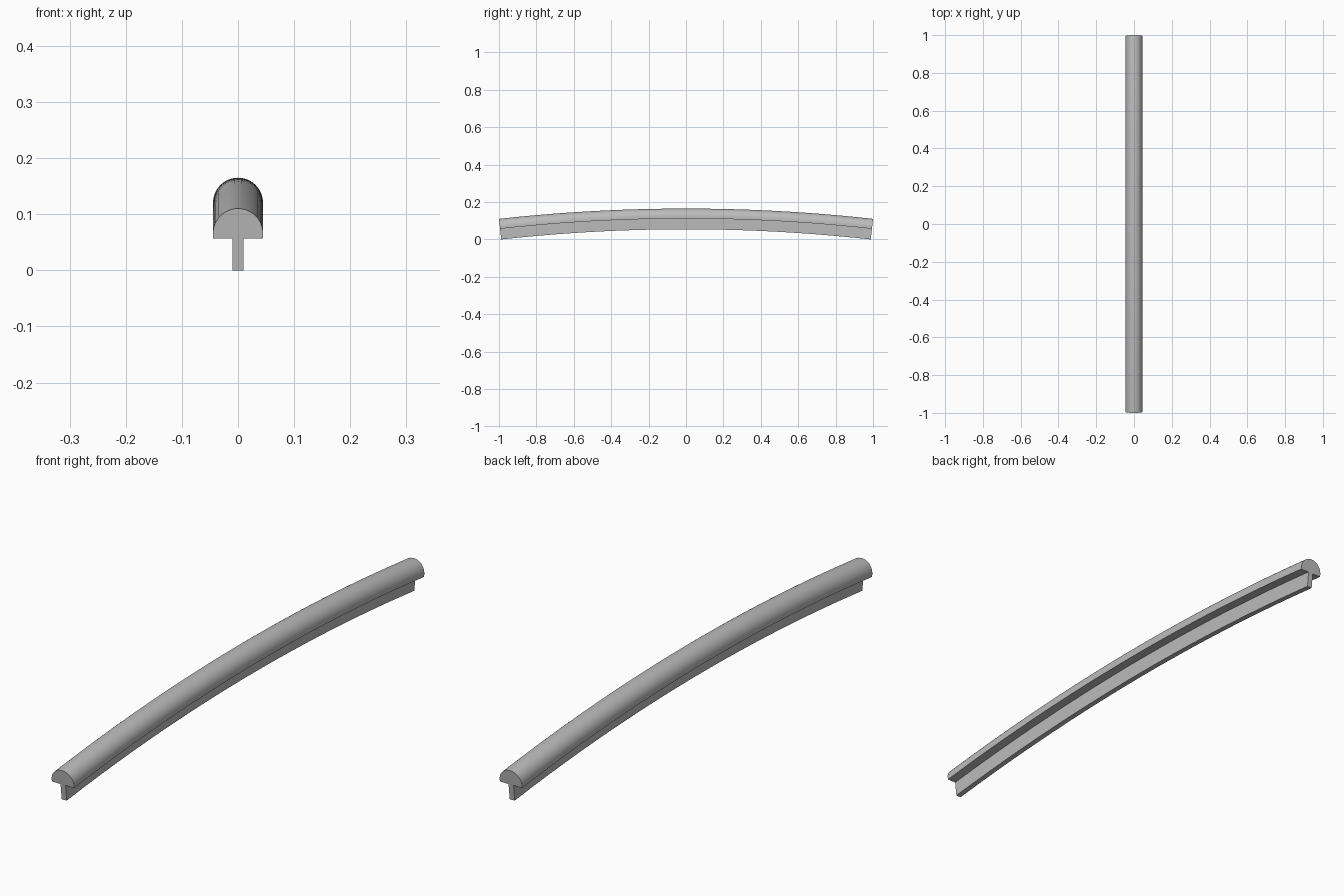
import bpy, bmesh, math

cube = bpy.data.objects.get("Cube")
if cube:
    bpy.data.objects.remove(cube, do_unlink=True)

# Material
grey = bpy.data.materials.new("plain_grey")
grey.use_nodes = True
colour = (0.5, 0.5, 0.5, 1)
grey.diffuse_color = colour
grey.node_tree.nodes["Principled BSDF"].inputs["Base Color"].default_value = colour

# Dimensions
RISE = 0.055                          # bow of the rail over its half length
RADIUS = (1 + RISE ** 2) / (2 * RISE)  # radius of the crown line
HALF_ANGLE = math.asin(1 / RADIUS)
TOP = 0.165
CAP_R, CAP_DEPTH = 0.0445, 0.0535
STEM_HALF, DEPTH = 0.01, 0.1107
SEGMENTS, ROUND = 48, 24

# T-shaped cross-section: (x, depth below the crown)
profile = [(CAP_R * math.cos(math.pi * i / ROUND),
            CAP_R - CAP_R * math.sin(math.pi * i / ROUND)) for i in range(ROUND + 1)]
profile += [(-CAP_R, CAP_DEPTH), (-STEM_HALF, CAP_DEPTH), (-STEM_HALF, DEPTH),
            (STEM_HALF, DEPTH), (STEM_HALF, CAP_DEPTH), (CAP_R, CAP_DEPTH)]

# Sweep the section along the arc
bm = bmesh.new()
rings = []
for s in range(SEGMENTS + 1):
    a = HALF_ANGLE * (2 * s / SEGMENTS - 1)
    rings.append([bm.verts.new((x, (RADIUS - d) * math.sin(a),
                                TOP - RADIUS + (RADIUS - d) * math.cos(a)))
                  for x, d in profile])
n = len(profile)
for r0, r1 in zip(rings, rings[1:]):
    for i in range(n):
        j = (i + 1) % n
        bm.faces.new((r0[i], r0[j], r1[j], r1[i]))

# Flat ends
bm.faces.new(rings[0])
bm.faces.new(rings[-1])
bmesh.ops.recalc_face_normals(bm, faces=bm.faces[:])

mesh = bpy.data.meshes.new("curved_rail")
bm.to_mesh(mesh)
bm.free()
mesh.materials.append(grey)
rail = bpy.data.objects.new("curved_rail", mesh)
bpy.context.collection.objects.link(rail)

# Smooth crown with crisp corners
bpy.ops.object.select_all(action="DESELECT")
rail.select_set(True)
bpy.context.view_layer.objects.active = rail
bpy.ops.object.shade_smooth_by_angle(angle=math.radians(30))
